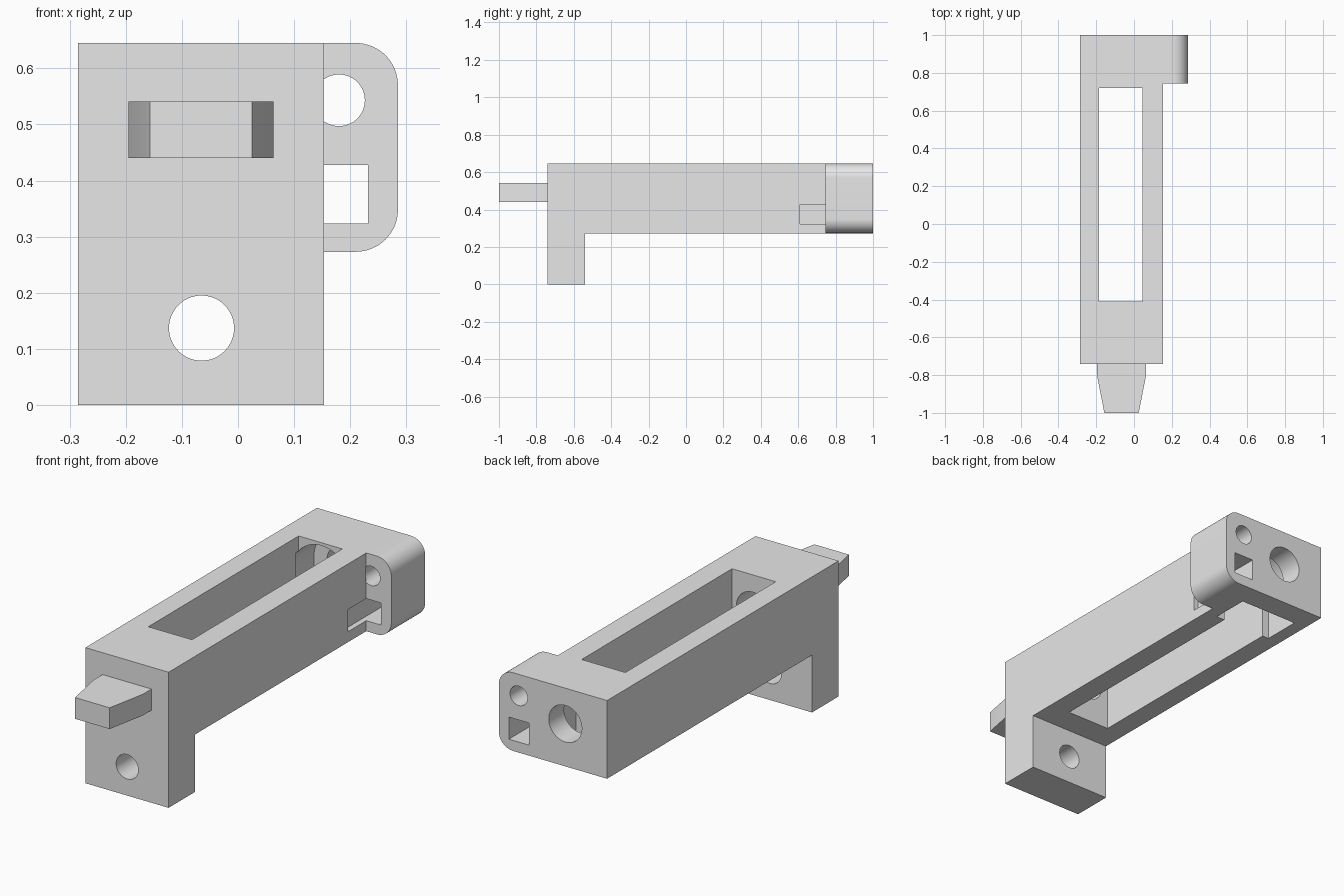
import bpy, bmesh, math
from mathutils import Vector

if "Cube" in bpy.data.objects:
    bpy.data.objects.remove(bpy.data.objects["Cube"])

grey = bpy.data.materials.new("light_grey")
grey.use_nodes = True
grey.diffuse_color = (0.8, 0.8, 0.8, 1)
grey.node_tree.nodes["Principled BSDF"].inputs["Base Color"].default_value = (0.8, 0.8, 0.8, 1)


def prism(name, profile, place, direction):
    """Extrude a closed 2D profile; place maps (a, b) to a 3D point."""
    bm = bmesh.new()
    face = bm.faces.new([bm.verts.new(place(a, b)) for a, b in profile])
    moved = bmesh.ops.extrude_face_region(bm, geom=[face])["geom"]
    verts = [g for g in moved if isinstance(g, bmesh.types.BMVert)]
    bmesh.ops.translate(bm, verts=verts, vec=Vector(direction))
    bmesh.ops.recalc_face_normals(bm, faces=bm.faces)
    mesh = bpy.data.meshes.new(name)
    bm.to_mesh(mesh)
    bm.free()
    mesh.materials.append(grey)
    obj = bpy.data.objects.new(name, mesh)
    bpy.context.collection.objects.link(obj)
    return obj


def along_y(name, profile, y0, y1):
    return prism(name, profile, lambda x, z: (x, y0, z), (0, y1 - y0, 0))


def rect(x0, x1, z0, z1):
    return [(x0, z0), (x1, z0), (x1, z1), (x0, z1)]


def arc(x, z, r, start=0, end=360, n=64):
    count = n if end - start == 360 else n + 1
    angles = [math.radians(start + (end - start) * i / n) for i in range(count)]
    return [(x + r * math.cos(t), z + r * math.sin(t)) for t in angles]


def combine(target, tool, operation):
    mod = target.modifiers.new("boolean", 'BOOLEAN')
    mod.operation, mod.solver, mod.object = operation, 'EXACT', tool
    bpy.context.view_layer.objects.active = target
    bpy.ops.object.modifier_apply(modifier=mod.name)
    bpy.data.objects.remove(tool)


LEFT, RIGHT, EAR = -0.285, 0.153, 0.285
BOTTOM, TOP = 0.273, 0.645
FRONT, BACK = -0.74, 1.0
MID, BORE_Z = -0.065, 0.476

# Long bar with the front leg, as one side profile
side = [(FRONT, 0), (-0.54, 0), (-0.54, BOTTOM), (BACK, BOTTOM), (BACK, TOP), (FRONT, TOP)]
body = prism("body", side, lambda y, z: (LEFT, y, z), (RIGHT - LEFT, 0, 0))

# Rounded ear at the back
R = 0.075
ear = [(0.11, BOTTOM)] + arc(EAR - R, BOTTOM + R, R, -90, 0, 16)
ear += arc(EAR - R, TOP - R, R, 0, 90, 16) + [(0.11, TOP)]
combine(body, along_y("ear", ear, 0.745, BACK), 'UNION')

# Openings: vertical slot, arched rear pocket, bores, leg hole, ear hole, square notch
arch = [(MID - 0.155, 0.1), (MID + 0.155, 0.1)] + arc(MID, BORE_Z, 0.155, 0, 180, 40)
cuts = [
    (rect(-0.185, 0.045, 0.1, 0.8), -0.41, 0.72),
    (arch, 0.7, 0.885),
    (arc(MID, BORE_Z, 0.087), 0.8, 1.1),
    (arc(MID, BORE_Z, 0.087), -0.6, -0.35),
    (arc(MID, 0.137, 0.058), -0.9, -0.4),
    (arc(0.18, 0.543, 0.046), 0.745, 1.1),
    (rect(0.127, 0.232, 0.323, 0.428), 0.61, 1.1),
]
for profile, y0, y1 in cuts:
    combine(body, along_y("cutter", profile, y0, y1), 'DIFFERENCE')

# Tapered prong on the front
taper = [(-0.195, FRONT), (0.063, FRONT), (0.063, -0.805), (0.025, -1), (-0.157, -1), (-0.195, -0.805)]
prong = prism("front_prong", taper, lambda x, y: (x, y, 0.44), (0, 0, 0.101))

for obj in (body, prong):
    bpy.ops.object.select_all(action='DESELECT')
    obj.select_set(True)
    bpy.context.view_layer.objects.active = obj
    bpy.ops.object.shade_smooth_by_angle(angle=math.radians(30))
